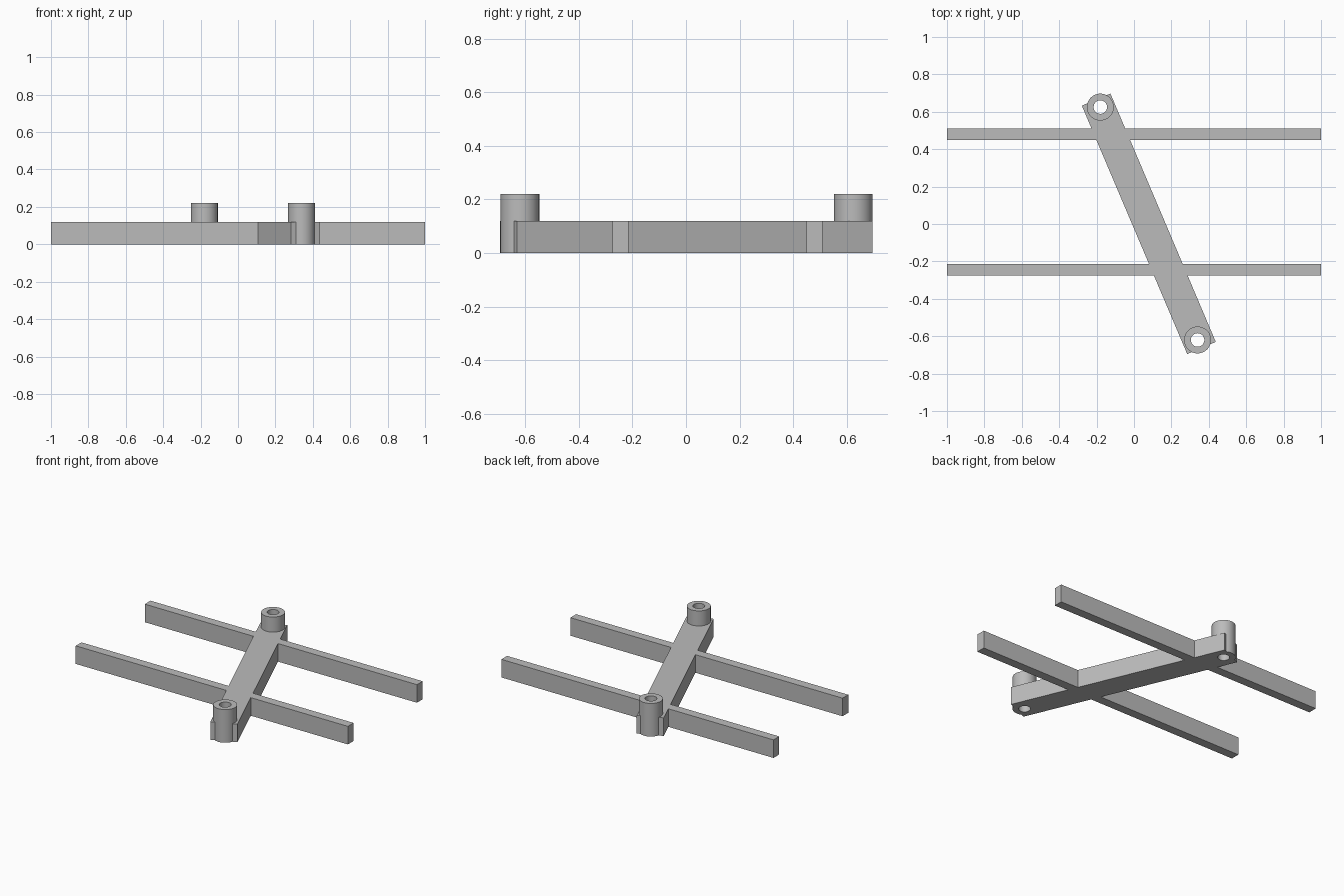
import bpy
import math
from mathutils import Vector

if "Cube" in bpy.data.objects:
    bpy.data.objects.remove(bpy.data.objects["Cube"], do_unlink=True)

BAR_HEIGHT = 0.12
POST_HEIGHT = 0.22
BACK_END, FRONT_END = Vector((-0.2025, 0.665)), Vector((0.361, -0.663))
POSTS = {"back": (-0.18, 0.625), "front": (0.34, -0.62)}

grey = bpy.data.materials.new("plain_grey")
grey.use_nodes = True
colour = (0.5, 0.5, 0.5, 1)
grey.diffuse_color = colour
grey.node_tree.nodes["Principled BSDF"].inputs["Base Color"].default_value = colour


def finish(name):
    obj = bpy.context.object
    obj.name = name
    bpy.ops.object.transform_apply(location=False, rotation=True, scale=True)
    obj.data.materials.append(grey)
    return obj


def box(name, centre, length, width, angle=0):
    bpy.ops.mesh.primitive_cube_add(size=1, location=(*centre, BAR_HEIGHT / 2),
                                    rotation=(0, 0, angle))
    bpy.context.object.scale = (length, width, BAR_HEIGHT)
    return finish(name)


def cylinder(name, centre, radius, bottom, top):
    bpy.ops.mesh.primitive_cylinder_add(vertices=48, radius=radius, depth=top - bottom,
                                        location=(*centre, (bottom + top) / 2))
    return finish(name)


def combine(target, tool, operation):
    mod = target.modifiers.new(tool.name, 'BOOLEAN')
    mod.operation = operation
    mod.solver = 'EXACT'
    mod.object = tool
    bpy.context.view_layer.objects.active = target
    bpy.ops.object.modifier_apply(modifier=mod.name)
    bpy.data.objects.remove(tool, do_unlink=True)


# Slanted main bar
span = BACK_END - FRONT_END
frame = box("crossed_frame", (BACK_END + FRONT_END) / 2, span.length, 0.166,
            math.atan2(span.y, span.x))

# Two long rails crossing the bar
for name, y in (("back_rail", 0.48), ("front_rail", -0.245)):
    combine(frame, box(name, (0, y), 2, 0.06), 'UNION')

# Hollow round posts at the bar ends
for name, centre in POSTS.items():
    combine(frame, cylinder(name + "_post", centre, 0.072, 0, POST_HEIGHT), 'UNION')
for name, centre in POSTS.items():
    combine(frame, cylinder(name + "_bore", centre, 0.036, -0.1, POST_HEIGHT + 0.1), 'DIFFERENCE')

# Round walls smooth, corners sharp
bpy.ops.object.select_all(action='DESELECT')
frame.select_set(True)
bpy.context.view_layer.objects.active = frame
bpy.ops.object.shade_smooth_by_angle(angle=math.radians(30))
